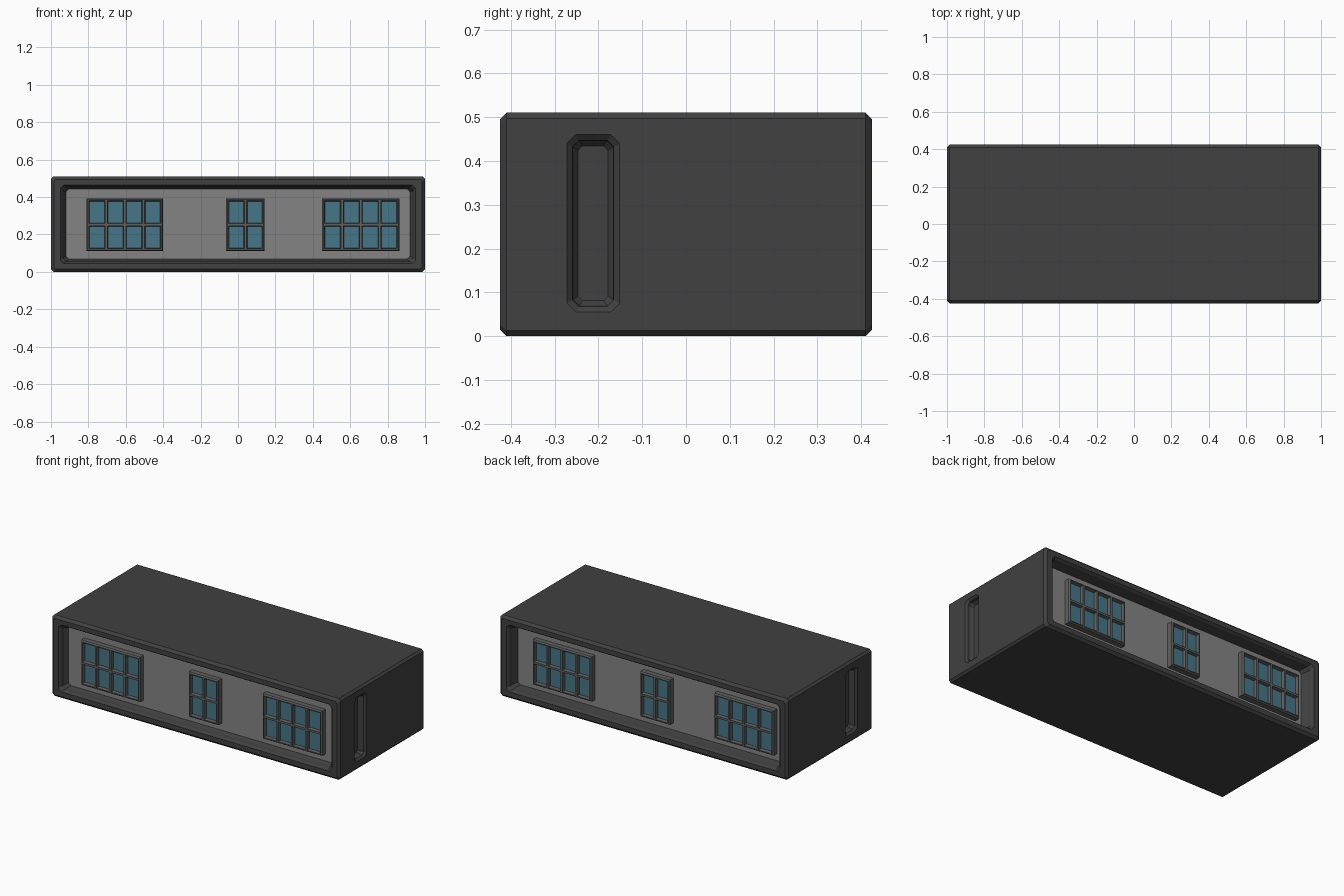
import bpy, bmesh
from mathutils import Matrix, Vector

if "Cube" in bpy.data.objects:
    bpy.data.objects.remove(bpy.data.objects["Cube"])


def material(name, rgb):
    m = bpy.data.materials.new(name)
    m.diffuse_color = (*rgb, 1)
    m.use_nodes = True
    m.node_tree.nodes["Principled BSDF"].inputs["Base Color"].default_value = m.diffuse_color
    return m


DARK = material("dark_casing", (0.052, 0.052, 0.052))
WALL = material("grey_wall", (0.23, 0.23, 0.23))
FRAME = material("window_frame_grey", (0.115, 0.115, 0.11))
GLASS = material("blue_glass", (0.06, 0.18, 0.25))


def to_object(name, bm, mats):
    me = bpy.data.meshes.new(name)
    bm.to_mesh(me)
    bm.free()
    for m in mats:
        me.materials.append(m)
    ob = bpy.data.objects.new(name, me)
    bpy.context.collection.objects.link(ob)
    return ob


def cut_rect(u0, u1, v0, v1, c):
    """Rectangle with chamfered corners, eight points."""
    return [(u0 + c, v0), (u1 - c, v0), (u1, v0 + c), (u1, v1 - c),
            (u1 - c, v1), (u0 + c, v1), (u0, v1 - c), (u0, v0 + c)]


def loft(rings):
    """Bridge rings of points and cap both ends; returns bmesh and caps."""
    bm = bmesh.new()
    loops = [[bm.verts.new(p) for p in r] for r in rings]
    for a, b in zip(loops, loops[1:]):
        for i in range(len(a)):
            j = (i + 1) % len(a)
            bm.faces.new((a[i], a[j], b[j], b[i]))
    caps = [bm.faces.new(loops[0]), bm.faces.new(loops[-1])]
    bmesh.ops.recalc_face_normals(bm, faces=bm.faces[:])
    return bm, caps


W, D, H = 1.0, 0.425, 0.51
FRONT_WALL, BACK_WALL = -0.365, 0.35


def body_ring(y, ix, iz, c):
    return [(x, y, z) for x, z in cut_rect(-W + ix, W - ix, iz, H - iz, c)]


# casing: chamfered block with a stepped recess in front and back
steps = [(0.08, 0.068, 0.015, None), (0.065, 0.058, 0.018, 0.035),
         (0.062, 0.055, 0.018, 0.015), (0.05, 0.045, 0.018, 0),
         (0.015, 0.015, 0.012, 0), (0, 0, 0.013, 0.015)]
rings = [body_ring(FRONT_WALL if d is None else -D + d, ix, iz, c)
         for ix, iz, c, d in steps]
rings += [body_ring(BACK_WALL if d is None else D - d, ix, iz, c)
          for ix, iz, c, d in reversed(steps)]
bm, caps = loft(rings)
for f in caps:
    f.material_index = 1
casing = to_object("casing", bm, [DARK, WALL])

# side slots: stepped pits cut into both ends
for side in (-1, 1):
    prof = [(-0.02, 0.0), (0.0, 0.0), (0.012, 0.013), (0.03, 0.015), (0.045, 0.026)]
    pit = [[(side * (W - d), y, z) for y, z in
            cut_rect(-0.272 + i, -0.152 - i, 0.055 + i, 0.46 - i, 0.02 - i * 0.4)]
           for d, i in prof]
    cutter = to_object("slot_cutter", loft(pit)[0], [DARK])
    cutter.hide_render = True
    mod = casing.modifiers.new("slot", 'BOOLEAN')
    mod.operation, mod.solver, mod.object = 'DIFFERENCE', 'EXACT', cutter
    bpy.context.view_layer.objects.active = casing
    bpy.ops.object.modifier_apply(modifier="slot")
    bpy.data.objects.remove(cutter)


def window(name, x0, x1, cols, turn):
    """Raised frame block with a grid of sunken panes, facing -y."""
    z0, z1, edge, proud = 0.112, 0.393, 0.006, 0.04
    bm = bmesh.new()
    a, b, lo, hi = x0 + edge, x1 - edge, z0 + edge, z1 - edge
    y = FRONT_WALL - proud
    grid = [[bm.verts.new((a + (b - a) * i / cols, y, lo + (hi - lo) * j / 2))
             for j in range(3)] for i in range(cols + 1)]
    cells = [bm.faces.new((grid[i][j], grid[i + 1][j], grid[i + 1][j + 1], grid[i][j + 1]))
             for i in range(cols) for j in range(2)]
    # chamfered rim, then sides back into the wall
    mid = Vector(((x0 + x1) / 2, 0, (z0 + z1) / 2))
    sx, sz = (x1 - x0) / (b - a), (z1 - z0) / (hi - lo)
    border = [e for e in bm.edges if e.is_boundary]
    for depth, scale in ((0.008, (sx, 1, sz)), (proud - 0.007, (1, 1, 1))):
        geom = bmesh.ops.extrude_edge_only(bm, edges=border)["geom"]
        vs = [v for v in geom if isinstance(v, bmesh.types.BMVert)]
        border = [e for e in geom if isinstance(e, bmesh.types.BMEdge)]
        bmesh.ops.scale(bm, vec=scale, verts=vs, space=Matrix.Translation(-mid))
        bmesh.ops.translate(bm, vec=(0, depth, 0), verts=vs)
    bm.normal_update()
    # sunken panes
    bmesh.ops.inset_individual(bm, faces=cells, thickness=0.009)
    bmesh.ops.inset_individual(bm, faces=cells, thickness=0.005, depth=-0.02)
    for f in cells:
        f.material_index = 1
    if turn:
        pivot = Vector((-0.007, (FRONT_WALL + BACK_WALL) / 2, 0))
        bmesh.ops.rotate(bm, cent=pivot, verts=bm.verts[:],
                         matrix=Matrix(((-1, 0, 0), (0, -1, 0), (0, 0, 1))))
    to_object(name, bm, [FRAME, GLASS])


# three windows on the front, repeated on the back by a half turn
for face, turn in (("front", False), ("back", True)):
    window(face + "_window_wide_a", -0.81, -0.40, 4, turn)
    window(face + "_window_narrow", -0.063, 0.143, 2, turn)
    window(face + "_window_wide_b", 0.45, 0.864, 4, turn)
